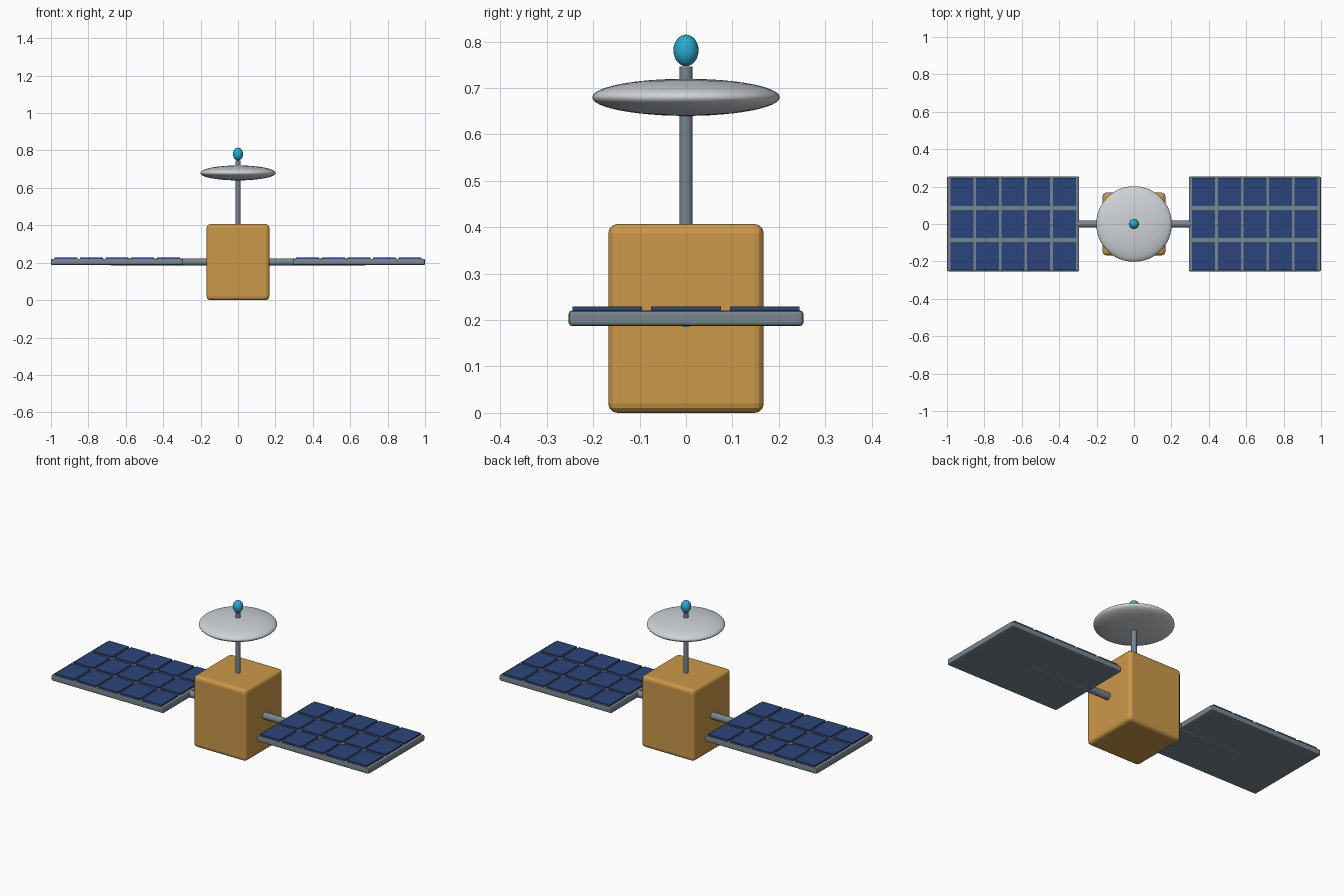
import bpy, math

if "Cube" in bpy.data.objects:
    bpy.data.objects.remove(bpy.data.objects["Cube"])


def material(name, rgb):
    m = bpy.data.materials.new(name)
    m.diffuse_color = (*rgb, 1)
    m.use_nodes = True
    m.node_tree.nodes["Principled BSDF"].inputs["Base Color"].default_value = m.diffuse_color
    return m


GOLD = material("gold_foil", (0.60, 0.315, 0.068))
GREY = material("steel_grey", (0.19, 0.235, 0.275))
BLUE = material("cell_blue", (0.024, 0.060, 0.20))
WHITE = material("dish_white", (0.62, 0.65, 0.68))
CYAN = material("beacon_cyan", (0.026, 0.40, 0.62))


def finish(name, mat, smooth=True):
    ob = bpy.context.object
    ob.name = name
    ob.data.materials.append(mat)
    bpy.ops.object.transform_apply(location=False, rotation=True, scale=True)
    if smooth:
        bpy.ops.object.shade_smooth_by_angle(angle=math.radians(35))
    return ob


def box(name, loc, size, mat, bevel=0, segments=2):
    bpy.ops.mesh.primitive_cube_add(size=1, location=loc)
    bpy.context.object.scale = size
    ob = finish(name, mat, smooth=False)
    if bevel:
        b = ob.modifiers.new("rounded_edges", "BEVEL")
        b.width, b.segments = bevel, segments
    return ob


def rod(name, loc, radius, length, mat, rot=(0, 0, 0)):
    bpy.ops.mesh.primitive_cylinder_add(vertices=24, radius=radius, depth=length,
                                        location=loc, rotation=rot)
    return finish(name, mat)


def ellipsoid(name, loc, scale, mat, segments, rings):
    bpy.ops.mesh.primitive_uv_sphere_add(segments=segments, ring_count=rings,
                                         radius=1, location=loc)
    bpy.context.object.scale = scale
    ob = finish(name, mat, smooth=False)
    bpy.ops.object.shade_smooth()
    return ob


# Central body
box("body", (0, 0, 0.2035), (0.335, 0.335, 0.407), GOLD, 0.02, 3)

# Antenna mast, dish and beacon
rod("mast", (0, 0, 0.563), 0.014, 0.366, GREY)
ellipsoid("dish", (0, 0, 0.68), (0.202, 0.202, 0.04), WHITE, 48, 24)
ellipsoid("beacon", (0, 0, 0.781), (0.027, 0.027, 0.034), CYAN, 24, 16)

# Solar wings: boom, frame panel and a 5 x 3 grid of cells on each side
PANEL_Z, PANEL_X = 0.204, 0.6465
for side, label in ((-1, "left"), (1, "right")):
    rod(f"{label}_boom", (side * 0.41, 0, PANEL_Z), 0.0195, 0.54, GREY,
        (0, math.pi / 2, 0))
    box(f"{label}_panel", (side * PANEL_X, 0, PANEL_Z), (0.707, 0.506, 0.034),
        GREY, 0.008, 2)
    for i in range(5):
        for j in range(3):
            box(f"{label}_cell_{i}_{j}",
                (side * (PANEL_X + (i - 2) * 0.137), (j - 1) * 0.17, 0.2235),
                (0.123, 0.15, 0.011), BLUE)
